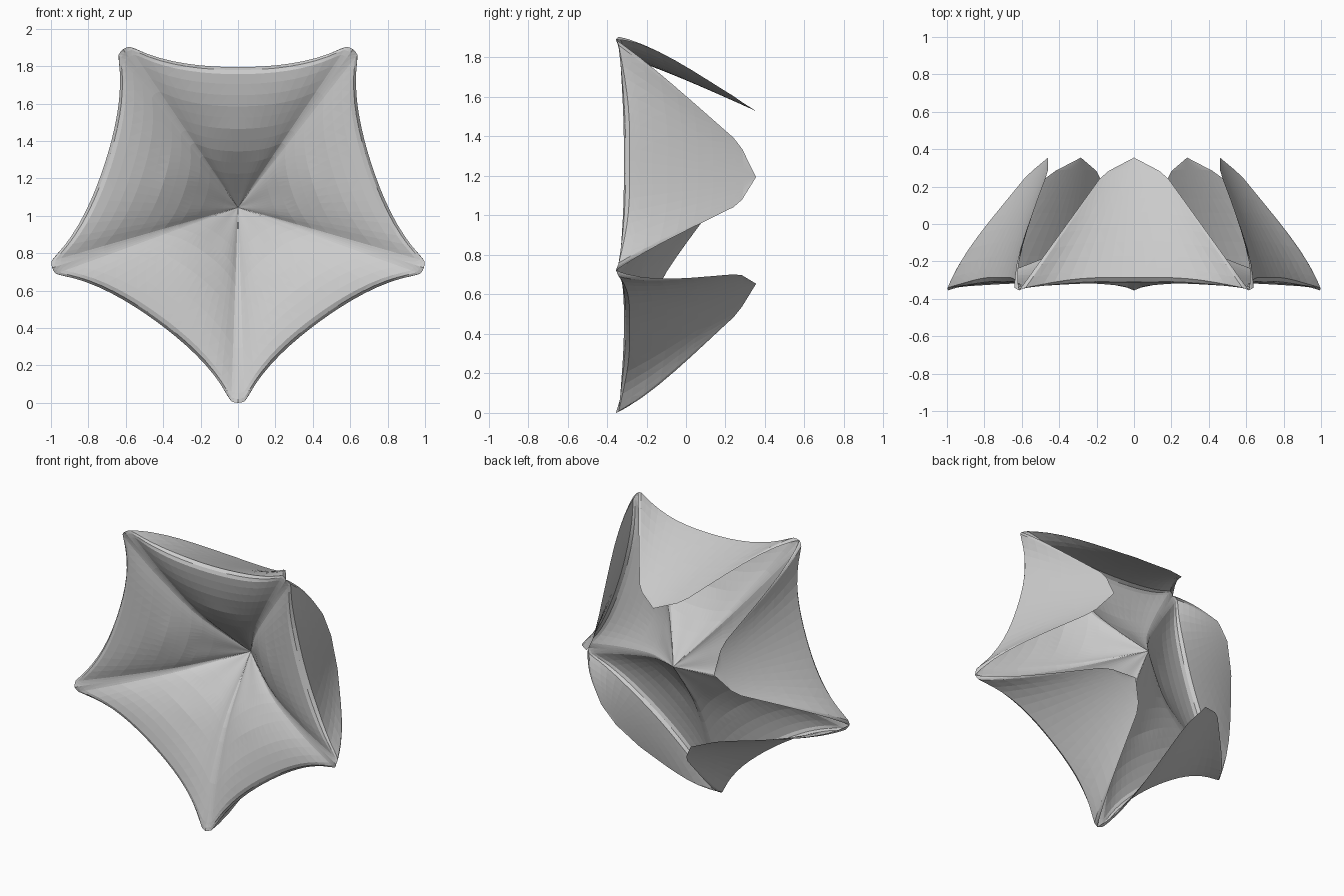
import bpy, bmesh, math

if "Cube" in bpy.data.objects:
    bpy.data.objects.remove(bpy.data.objects["Cube"])

CZ = 1.045                      # height of the star centre
BACK = 0.355                    # y of the flap points
HALF = [0, 5, 10, 15, 20, 24, 28, 30.5, 32.5, 34, 35, 36]
PHIS = [-a for a in HALF[:0:-1]] + HALF

# depth of the funnel (fraction of radius, y) toward a tip and toward an edge
TIP = [(0, .14), (.05, .10), (.16, .015), (.26, -.06), (.36, -.127),
       (.5, -.19), (.7, -.265), (.96, -.342), (1, -.355)]
EDGE = [(0, .14), (.07, .09), (.25, -.045), (.4, -.145), (.55, -.22),
        (.75, -.282), (.9, -.308), (.95, -.314), (.98, -.306), (1, -.285)]
# flap width left at each fraction of its length
WIDTH = [(0, 1), (.84, .30), (.9, .22), (1, 0)]
RINGS = [.04, .1, .16, .24, .32, .4, .48, .56, .64, .72, .8, .88, .95, .98, 1]
ROWS = [0, .04, .08, .18, .3, .42, .54, .66, .76, .84, .9, 1]


def interp(table, t):
    for (a, p), (b, q) in zip(table, table[1:]):
        if t <= b:
            return p + (q - p) * (t - a) / (b - a)
    return table[-1][1]


def bow(s):
    return .22 * s * s + .35 * s ** 4


def rim_radius(deg):
    """Concave star edge with a rounded tip."""
    f = math.radians(abs(deg))
    lo, hi = .5, 1.1
    for _ in range(30):
        r = (lo + hi) / 2
        if r * math.cos(f) < .75 + bow(r * math.sin(f)):
            lo = r
        else:
            hi = r
    a = math.radians(36) - f
    q = .075 ** 2 - (.97 * math.sin(a)) ** 2
    return min(lo, .97 * math.cos(a) + math.sqrt(q)) if q > 0 else lo


def face_y(t, deg):
    w = .5 - .5 * math.cos(math.pi * deg / 36)
    if t > .7:                  # keep the rim level until close to the tip
        k = (t - .7) / .3
        w = w * (1 - k) + (abs(deg) / 36) ** 4 * k
    return interp(TIP, t) * w + interp(EDGE, t) * (1 - w)


def place(sector, s, d, y):
    a = math.radians(90 + 72 * sector)
    return (d * math.cos(a) - s * math.sin(a), y,
            CZ + d * math.sin(a) + s * math.cos(a))


def build(name, grids):
    bm = bmesh.new()
    for grid in grids:
        vs = [[bm.verts.new(p) for p in row] for row in grid]
        for r0, r1 in zip(vs, vs[1:]):
            for j in range(len(r0) - 1):
                bm.faces.new((r0[j], r0[j + 1], r1[j + 1], r1[j]))
    bmesh.ops.remove_doubles(bm, verts=bm.verts, dist=.0005)
    bmesh.ops.triangulate(bm, faces=bm.faces)
    bmesh.ops.recalc_face_normals(bm, faces=bm.faces)
    me = bpy.data.meshes.new(name)
    bm.to_mesh(me)
    bm.free()
    ob = bpy.data.objects.new(name, me)
    bpy.context.collection.objects.link(ob)


def face_grid(k):
    grid = []
    for t in [0] + RINGS:
        row = []
        for p in PHIS:
            r, f = t * rim_radius(p), math.radians(p)
            row.append(place(k, r * math.sin(f), r * math.cos(f), face_y(t, p)))
        grid.append(row)
    return grid


def flap_grid(k):
    def slope(s, y, v):
        return .76 - .45 * (y + .26) + bow(s) * (1 + 2.5 * v)
    grid = []
    for v in ROWS:
        row = []
        for p in PHIS:
            r, f = rim_radius(p), math.radians(p)
            s0, d0, y0 = r * math.sin(f), r * math.cos(f), face_y(1, p)
            s = s0 * interp(WIDTH, v)
            y = y0 + (BACK - y0) * v
            d = slope(s, y, v) + (d0 - slope(s0, y0, 0)) * (1 - v) ** 3
            row.append(place(k, s, d, y))
        grid.append(row)
    return grid


# funnel-shaped star front
build("star_face", [face_grid(k) for k in range(5)])

# five flaps folded back from the star edges
for k in range(5):
    build(f"back_flap_{k + 1}", [flap_grid(k)])
